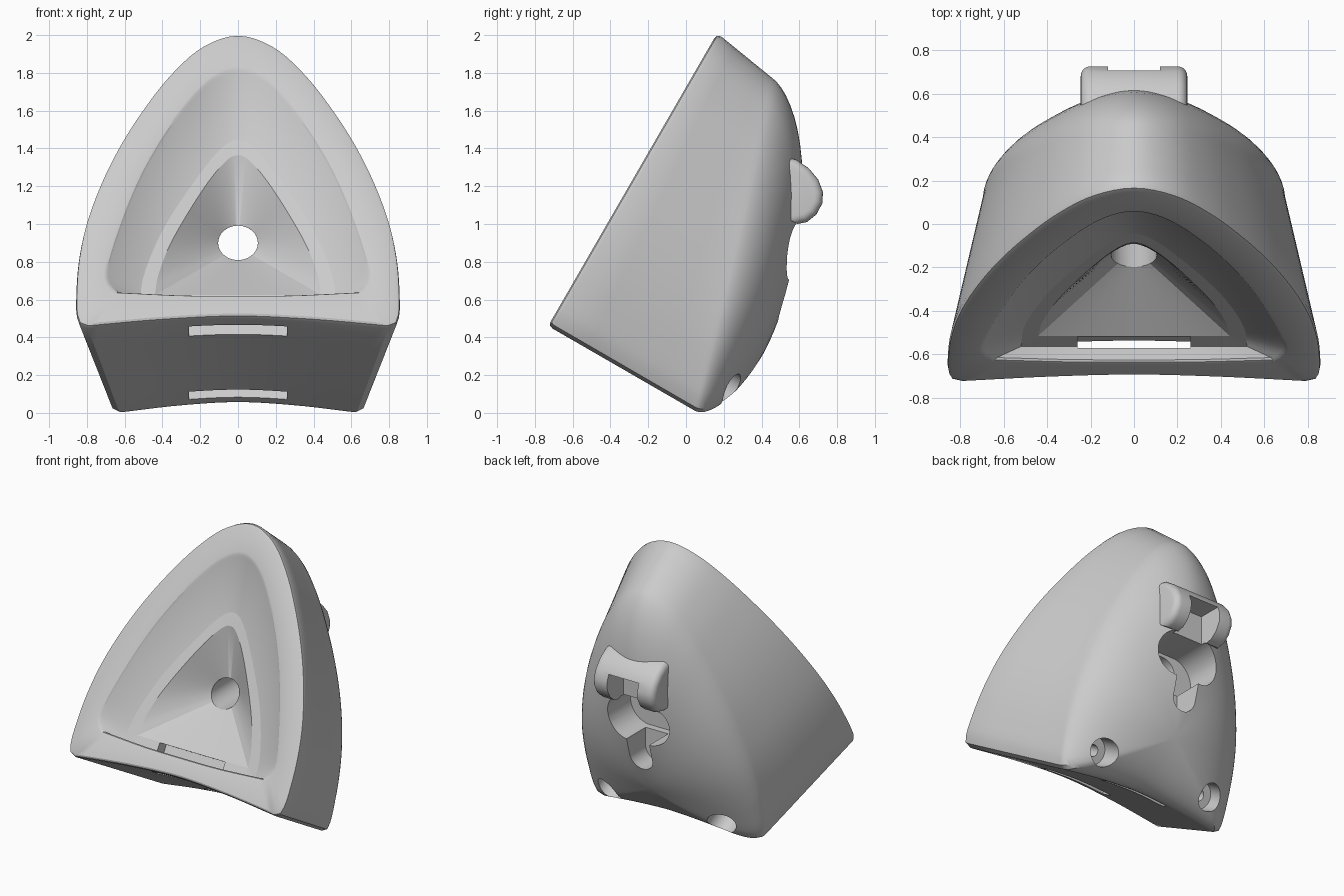
import bpy, bmesh
from math import sin, cos, pi, radians, copysign
from mathutils import Vector, Matrix

cube = bpy.data.objects.get("Cube")
if cube:
    bpy.data.objects.remove(cube)

grey = bpy.data.materials.new("light_grey")
grey.use_nodes = True
grey.diffuse_color = (0.6, 0.6, 0.6, 1)
grey.node_tree.nodes["Principled BSDF"].inputs["Base Color"].default_value = (0.6, 0.6, 0.6, 1)

# Tilted frame: x across, v up the sloping front face, w into the body
TILT = radians(60)
SIDE, BASE = 44, 16


def loc(x, v, w):
    return Vector((x, -0.73 + v * cos(TILT) + w * sin(TILT),
                   0.46 + v * sin(TILT) - w * cos(TILT)))


def make(name, bm):
    bmesh.ops.recalc_face_normals(bm, faces=bm.faces)
    me = bpy.data.meshes.new(name)
    bm.to_mesh(me)
    bm.free()
    ob = bpy.data.objects.new(name, me)
    bpy.context.collection.objects.link(ob)
    me.materials.append(grey)
    return ob


def spline(pts, n, mirror_start=False, mirror_end=False):
    """Smooth path through pts, resampled to n even steps."""
    p = [Vector(q) for q in pts]
    flip = lambda q: Vector((-q.x, q.y))
    p = ([flip(p[1]) if mirror_start else 2 * p[0] - p[1]] + p +
         [flip(p[-2]) if mirror_end else 2 * p[-1] - p[-2]])
    dense = []
    for a, b, c, d in zip(p, p[1:], p[2:], p[3:]):
        for k in range(20):
            t = k / 20
            dense.append(0.5 * (2 * b + (c - a) * t + (2 * a - 5 * b + 4 * c - d) * t * t
                                + (3 * b - a - 3 * c + d) * t ** 3))
    dense.append(p[-2])
    run = [0]
    for a, b in zip(dense, dense[1:]):
        run.append(run[-1] + (b - a).length)
    out, j = [], 0
    for i in range(n + 1):
        s = run[-1] * i / n
        while j < len(run) - 2 and run[j + 1] < s:
            j += 1
        out.append(dense[j].lerp(dense[j + 1], (s - run[j]) / (run[j + 1] - run[j])))
    return out


def outline(side, base):
    """Closed symmetric outline from apex-to-corner and corner-to-middle points."""
    half = spline(side, SIDE, mirror_start=True) + spline(base, BASE, mirror_end=True)[1:]
    return half + [Vector((-q.x, q.y)) for q in reversed(half[1:-1])]


face = outline([(0, 1.79), (.19, 1.718), (.36, 1.545), (.515, 1.315), (.64, 1.085), (.737, .855),
                (.81, .62), (.85, .39), (.862, .17), (.858, .07), (.84, .015), (.8, 0)],
               [(.8, 0), (.4, .04), (0, .06)])
dish = outline([(0, 1.57), (.16, 1.49), (.33, 1.27), (.46, 1.04), (.555, .82), (.635, .58),
                (.69, .37), (.69, .27), (.64, .205)],
               [(.64, .205), (.3, .187), (0, .184)])
ledge = outline([(0, 1.195), (.1, 1.13), (.25, .91), (.4, .64), (.5, .36), (.52, .16)],
                [(.52, .16), (0, .16)])
funnel = outline([(0, 1.105), (.08, 1.05), (.2, .87), (.35, .58), (.42, .38), (.44, .25)],
                 [(.44, .25), (0, .25)])
port = outline([(.105 * sin(a), .674 + .105 * cos(a)) for a in [pi * k / 12 for k in range(10)]],
               [(.105 * sin(a), .674 + .105 * cos(a)) for a in [pi * k / 12 for k in range(9, 13)]])
LEDGE_W, FUNNEL_W = .1, .105


# Body: one closed skin from the port, over the rim, round to the domed back
def inset(q, s):
    return q.x * s, .6 + (q.y - .6) * s


def wall(q, w):
    return q.x * (1 - .235 * w), q.y * (1 - .09 * w), w


def depth(q):
    return .895 - .295 * q.y


rings = [[loc(q.x, q.y, w) for q in shape]
         for shape, w in ((port, .287), (funnel, FUNNEL_W), (ledge, LEDGE_W))]
rings += [[loc(*inset(q, s), w) for q in dish] for s, w in ((.985, .012), (1, .003), (1.02, 0))]
rings += [[loc(*inset(q, s), w) for q in face] for s, w in ((.97, 0), (.99, .007))]
rings += [[loc(*wall(q, .027 + (depth(q) - .027) * t)) for q in face] for t in (0, .25, .5, .75, 1)]
centre, top = Vector((0, .45)), 1.06
STEPS = 20
for k in range(1, STEPS):
    a = pi / 2 * k / STEPS
    ring = []
    for q in face:
        x, v, w = wall(q, depth(q))
        up = max(0, (q - centre).normalized().y)
        power = 2 / (2 - .4 * up * up)      # rounder sideways than towards the apex
        f, h = cos(a) ** power, sin(a) ** power
        ring.append(loc(x * f, centre.y + (v - centre.y) * f, w + (top - w) * h))
    rings.append(ring)

bm = bmesh.new()
loops = [[bm.verts.new(p) for p in r] for r in rings]
n = len(face)
for a, b in zip(loops, loops[1:]):
    for i in range(n):
        j = (i + 1) % n
        bm.faces.new((a[i], a[j], b[j], b[i]))
bm.faces.new(loops[0])
tip = bm.verts.new(loc(0, centre.y, top))
for i in range(n):
    bm.faces.new((loops[-1][i], loops[-1][(i + 1) % n], tip))
body = make("body", bm)


# Cutters
def box(name, size, at, tilt=0):
    bm = bmesh.new()
    bmesh.ops.create_cube(bm, size=1, matrix=Matrix.Translation(at) @ Matrix.Rotation(tilt, 4, 'X')
                          @ Matrix.Diagonal((*size, 1)))
    return make(name, bm)


def drill(name, radius, a, b, squash=1, stretch=0):
    """Cylinder from a back to b; squash flattens it upright, stretch widens it to a stadium."""
    a, b = Vector(a), Vector(b)
    rot = Matrix.Rotation(-(b - a).angle(Vector((0, 0, 1))), 4, 'X')
    bm = bmesh.new()
    bmesh.ops.create_cone(bm, cap_ends=True, segments=48, radius1=radius, radius2=radius,
                          depth=(b - a).length,
                          matrix=Matrix.Translation((a + b) / 2) @ rot @ Matrix.Diagonal((1, squash, 1, 1)))
    for v in bm.verts:
        v.co.x += copysign(stretch, v.co.x - a.x + 1e-4)
    return make(name, bm)


def boolean(target, cutter, keep=False):
    m = target.modifiers.new("cut", 'BOOLEAN')
    m.operation, m.solver, m.object = 'DIFFERENCE', 'EXACT', cutter
    bpy.context.view_layer.objects.active = target
    bpy.ops.object.modifier_apply(modifier=m.name)
    if not keep:
        bpy.data.objects.remove(cutter)


# Sight port, wide back pocket and the cable notch below it
boolean(body, drill("port_cutter", .105, (0, -.25, .9), (0, .4, .9), .866))
boolean(body, drill("pocket_cutter", .155, (0, .28, .86), (0, .9, .86), stretch=.09))
boolean(body, drill("notch_cutter", .09, (0, .33, .58), (0, .9, .58)))
boolean(body, box("channel_cutter", (.18, .6, .2), (0, .63, .68)))

# Strap slots in the underside
boolean(body, box("front_slot_cutter", (.52, .35, .1), loc(0, .07, .14), TILT))
boolean(body, box("back_slot_cutter", (.52, .3, .08), loc(0, .05, .81), TILT))

# Counterbored screw holes
for s in (-1, 1):
    boolean(body, drill("bore_cutter", .095, loc(s * .45, .19, .87), loc(s * .45, .19, 1.2)))
    boolean(body, drill("screw_cutter", .04, loc(s * .45, .19, .75), loc(s * .45, .19, 1.0)))

# Half-round clip on the back, open underneath in the middle
profile = [(.48, 1.3), (.545, 1.35), (.585, 1.34), (.65, 1.295), (.7, 1.235), (.725, 1.17),
           (.722, 1.11), (.69, 1.05), (.64, 1.01), (.59, 1.0), (.48, 1.06)]
bm = bmesh.new()
end = bm.faces.new([bm.verts.new((-.245, y, z)) for y, z in profile])
out = bmesh.ops.extrude_face_region(bm, geom=[end])
bmesh.ops.translate(bm, vec=(.49, 0, 0), verts=[g for g in out["geom"] if isinstance(g, bmesh.types.BMVert)])
ends = [e for e in bm.edges if abs(e.verts[0].co.x - e.verts[1].co.x) < .01
        and min(v.co.y for v in e.verts) > .5]
bmesh.ops.bevel(bm, geom=ends, offset=.045, segments=5, profile=.5, affect='EDGES')
clip = make("back_clip", bm)
gap = box("gap_cutter", (.24, .4, .3), (0, .74, 1.07))
boolean(clip, gap, keep=True)
boolean(body, gap)

# Shading, with crisp lines round the ledge
for ob in (body, clip):
    bpy.ops.object.select_all(action='DESELECT')
    ob.select_set(True)
    bpy.context.view_layer.objects.active = ob
    bpy.ops.object.shade_smooth_by_angle(angle=radians(30))
inward = loc(0, 0, 1) - loc(0, 0, 0)
for e in body.data.edges:
    deep = [(body.data.vertices[i].co - loc(0, 0, 0)).dot(inward) for i in e.vertices]
    if any(max(abs(d - w) for d in deep) < 5e-4 for w in (LEDGE_W, FUNNEL_W)):
        e.use_edge_sharp = True
